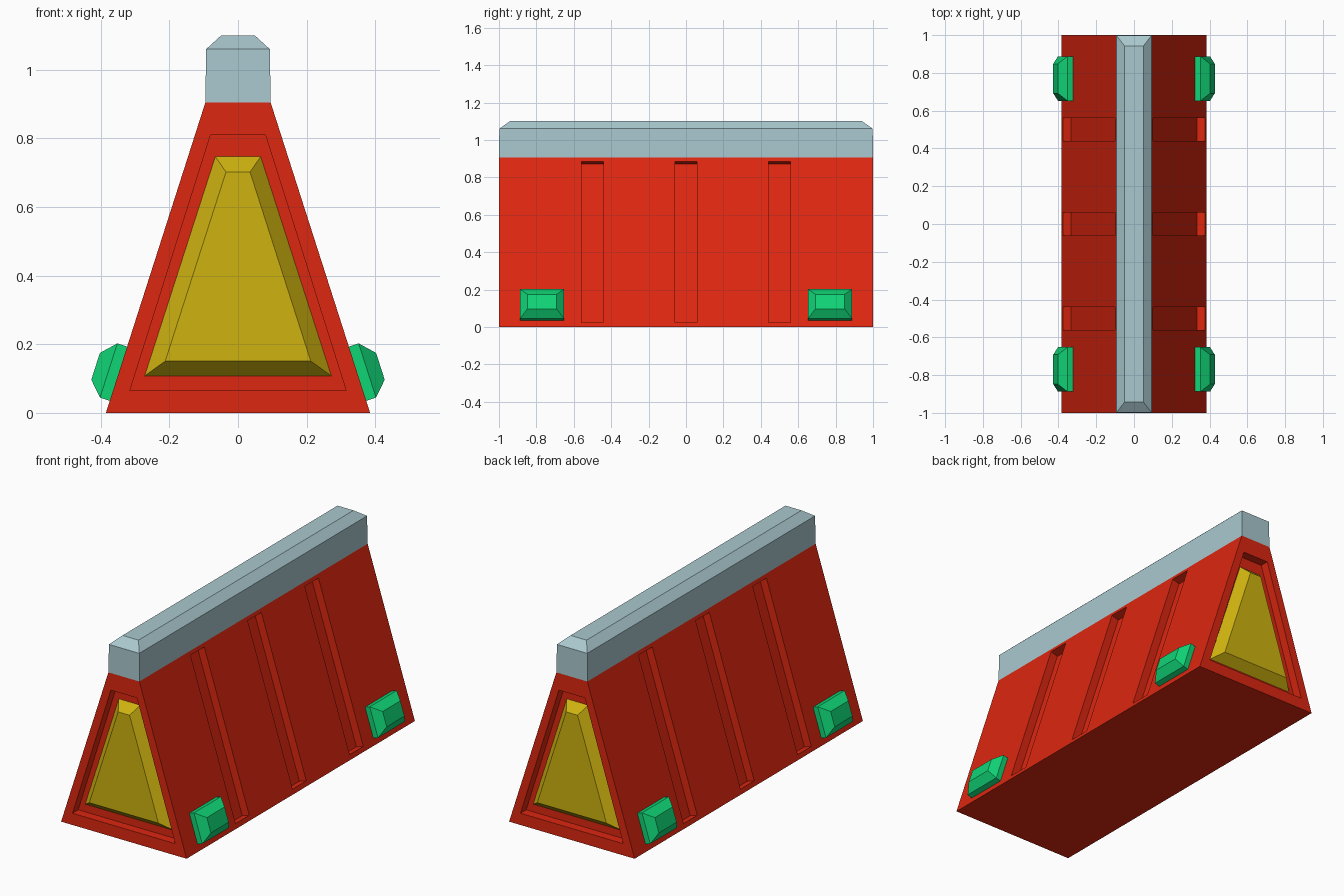
import bpy, bmesh
from mathutils import Vector

if "Cube" in bpy.data.objects:
    bpy.data.objects.remove(bpy.data.objects["Cube"])


def material(name, rgb):
    m = bpy.data.materials.new(name)
    m.diffuse_color = (*rgb, 1)
    m.use_nodes = True
    m.node_tree.nodes["Principled BSDF"].inputs["Base Color"].default_value = m.diffuse_color
    return m


RED = material("red", (0.72, 0.02, 0.005))
YELLOW = material("yellow", (0.62, 0.45, 0.005))
GREEN = material("green", (0.005, 0.66, 0.18))
BLUE = material("pale_blue", (0.40, 0.58, 0.62))


def loft(bm, rings):
    """Closed solid through a list of matching vertex rings."""
    vs = [[bm.verts.new(p) for p in r] for r in rings]
    n = len(vs[0])
    for a, b in zip(vs, vs[1:]):
        for i in range(n):
            j = (i + 1) % n
            bm.faces.new((a[i], a[j], b[j], b[i]))
    bm.faces.new(vs[0])
    bm.faces.new(vs[-1])


def make(name, solids, mat):
    bm = bmesh.new()
    for rings in solids:
        loft(bm, rings)
    bmesh.ops.recalc_face_normals(bm, faces=bm.faces)
    me = bpy.data.meshes.new(name)
    bm.to_mesh(me)
    bm.free()
    me.materials.append(mat)
    ob = bpy.data.objects.new(name, me)
    bpy.context.collection.objects.link(ob)
    return ob


def trapezoid(y, w0, z0, w1, z1):
    return [(-w0, y, z0), (w0, y, z0), (w1, y, z1), (-w1, y, z1)]


def rect(z, hx, hy):
    return [(-hx, -hy, z), (hx, -hy, z), (hx, hy, z), (-hx, hy, z)]


UP = Vector((-0.29, 0, 0.905)).normalized()    # up along the sloped side
OUT = Vector((0.905, 0, 0.29)).normalized()    # out of the sloped side


def on_slope(side, u0, u1, y0, y1, d):
    """Rectangle parallel to a sloped side, at distance d from it."""
    ring = []
    for u, y in ((u0, y0), (u1, y0), (u1, y1), (u0, y1)):
        p = Vector((0.385, y, 0)) + UP * u + OUT * d
        ring.append((side * p.x, p.y, p.z))
    return ring


# Main wedge body
body = make("body", [[trapezoid(y, 0.385, 0, 0.095, 0.905) for y in (-1, 1)]], RED)

# Cutters: end recesses and side grooves
cuts = [[trapezoid(s * y, 0.315, 0.065, 0.08, 0.81) for y in (0.95, 1.05)]
        for s in (-1, 1)]
cuts += [[on_slope(s, 0.026, 0.929, y - 0.06, y + 0.06, d) for d in (-0.045, 0.03)]
         for s in (-1, 1) for y in (-0.5, 0, 0.5)]
cutter = make("recess_cutter", cuts, RED)
cutter.hide_render = True
mod = body.modifiers.new("recesses", 'BOOLEAN')
mod.operation = 'DIFFERENCE'
mod.solver = 'EXACT'
mod.object = cutter
bpy.context.view_layer.objects.active = body
bpy.ops.object.modifier_apply(modifier=mod.name)
bpy.data.objects.remove(cutter)

# Ridge cap with chamfered top
make("ridge_cap", [[rect(0.905, 0.095, 1), rect(1.06, 0.093, 0.998),
                    rect(1.10, 0.049, 0.942)]], BLUE)

# Bevelled end panels
for s, end in ((-1, "front"), (1, "back")):
    make(end + "_panel", [[trapezoid(s * 0.95, 0.272, 0.108, 0.066, 0.747),
                           trapezoid(s * 1.0, 0.212, 0.151, 0.035, 0.702)]], YELLOW)

# Bevelled pads near the lower corners
for s, side in ((-1, "left"), (1, "right")):
    for y, end in ((-0.77, "front"), (0.77, "back")):
        rings = [on_slope(s, 0.12 - hu, 0.12 + hu, y - hy, y + hy, d)
                 for hu, hy, d in ((0.083, 0.118, 0), (0.083, 0.118, 0.03),
                                   (0.041, 0.078, 0.07))]
        make(f"{end}_{side}_pad", [rings], GREEN)
